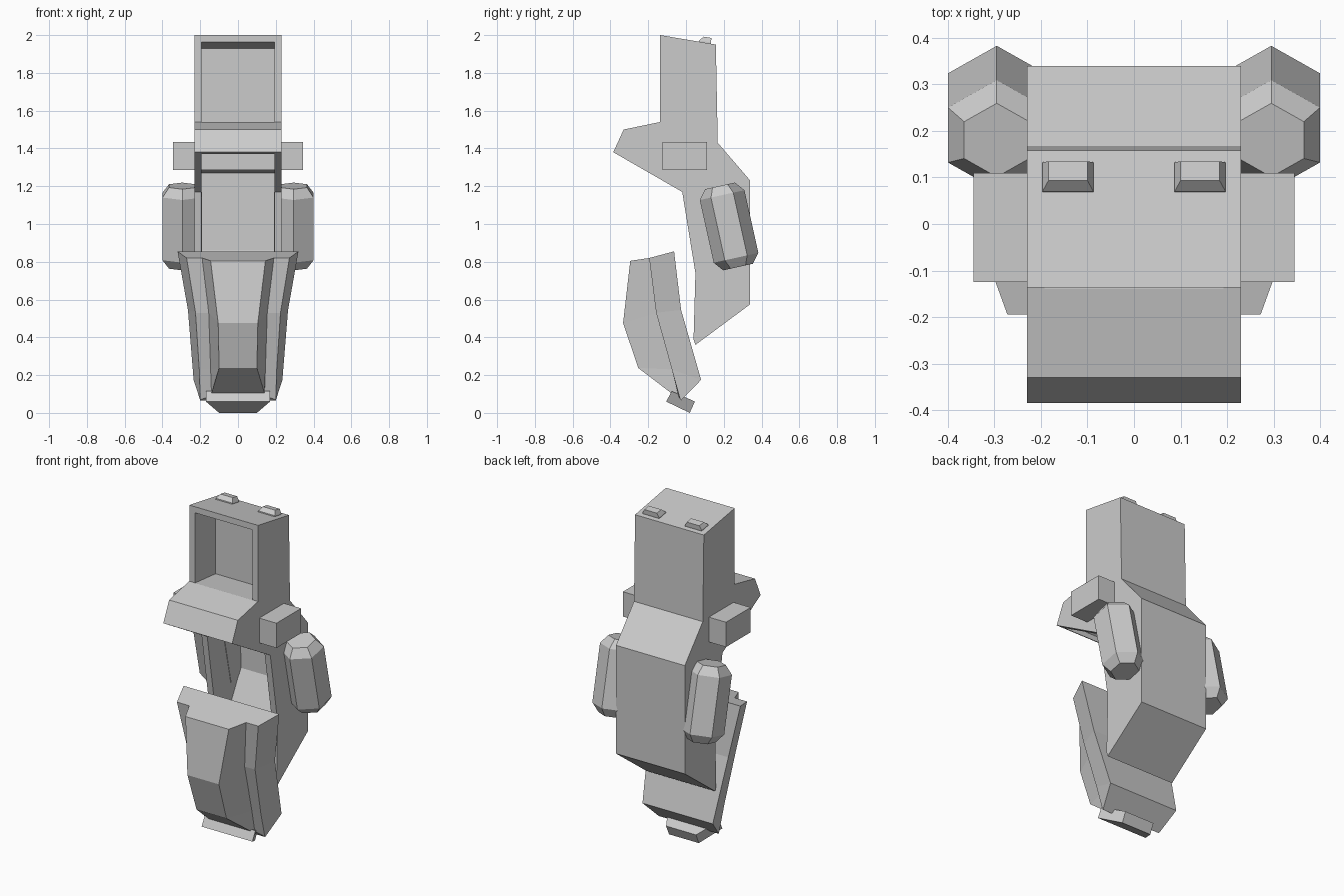
import bpy, bmesh, math
from mathutils import Matrix, Vector

cube = bpy.data.objects.get("Cube")
if cube:
    bpy.data.objects.remove(cube, do_unlink=True)

grey = bpy.data.materials.new("plain grey")
grey.use_nodes = True
grey.diffuse_color = (0.6, 0.6, 0.6, 1)
grey.node_tree.nodes["Principled BSDF"].inputs["Base Color"].default_value = (0.6, 0.6, 0.6, 1)


def finish(bm, name):
    bmesh.ops.recalc_face_normals(bm, faces=bm.faces)
    mesh = bpy.data.meshes.new(name)
    bm.to_mesh(mesh)
    bm.free()
    mesh.materials.append(grey)
    obj = bpy.data.objects.new(name, mesh)
    bpy.context.collection.objects.link(obj)
    return obj


def loft(rings, name, matrix=None):
    """Skin a list of equal closed rings and cap both ends."""
    bm = bmesh.new()
    rows = [[bm.verts.new(p) for p in ring] for ring in rings]
    n = len(rows[0])
    for a, b in zip(rows, rows[1:]):
        for i in range(n):
            j = (i + 1) % n
            bm.faces.new((a[i], a[j], b[j], b[i]))
    bm.faces.new(rows[0])
    bm.faces.new(rows[-1])
    if matrix:
        bmesh.ops.transform(bm, matrix=matrix, verts=bm.verts)
    return finish(bm, name)


def extrude(profile, half, name):
    """Extrude a side profile of (y, z) points across x."""
    return loft([[(x, y, z) for y, z in profile] for x in (-half, half)], name)


def carve(target, cutter):
    cutter.hide_render = True
    mod = target.modifiers.new("carve", "BOOLEAN")
    mod.operation = "DIFFERENCE"
    mod.solver = "EXACT"
    mod.object = cutter
    bpy.context.view_layer.objects.active = target
    bpy.ops.object.modifier_apply(modifier=mod.name)
    bpy.data.objects.remove(cutter, do_unlink=True)


# Main shell with its projecting ledge
body = extrude([(-.137, 2), (.158, 1.95), (.168, 1.43), (.34, 1.23), (.34, .575),
                (.05, .36), (.04, .39), (.05, .74), (-.02, 1.17), (-.385, 1.38),
                (-.33, 1.5), (-.137, 1.54)], .23, "body_shell")

# Upper front recess
carve(body, extrude([(-.2, 1.974), (.06, 1.93), (.06, 1.52), (-.137, 1.539), (-.2, 1.56)],
                    .192, "upper_recess_cutter"))

# Open cavity below the ledge
carve(body, extrude([(-.38, 1.3), (-.365, 1.4), (-.3, 1.44), (-.05, 1.44), (-.02, 1.285),
                     (.3, 1.27), (.3, .86), (.045, .385), (-.02, .385), (-.1, 1.1)],
                    .192, "lower_cavity_cutter"))

# Cross block showing on both sides
extrude([(-.125, 1.435), (.11, 1.435), (.11, 1.285), (-.125, 1.285)], .345, "side_block")

# Lower front jaw: broad rear flange, narrow faceted front
jaw_rows = [
    [(.32, -.063, .855), (.272, -.195, .82), (.19, -.195, .82), (.145, -.295, .805)],
    [(.265, -.026, .545), (.225, -.158, .53), (.155, -.158, .53), (.105, -.333, .476)],
    [(.235, .08, .175), (.205, -.075, .23), (.145, -.075, .23), (.1, -.253, .238)],
    [(.2, -.026, .066), (.2, -.03, .07), (.14, -.04, .09), (.14, -.08, .106)],
]
loft([row + [(-x, y, z) for x, y, z in reversed(row)] for row in jaw_rows], "front_jaw")

# Tapered foot plate
front, rear = [(-.075, .115), (-.105, .06)], [(.047, .06), (.02, 0)]
loft([[(s * w, y, z) for s, (y, z) in ((-1, e[0]), (1, e[0]), (1, e[1]), (-1, e[1]))]
      for w, e in ((.17, front), (.1, rear))], "foot_plate")


def hexagon(radius, z):
    return [(radius * math.sin(k * math.pi / 3), radius * math.cos(k * math.pi / 3), z)
            for k in range(6)]


for side, label in ((1, "left"), (-1, "right")):
    # Tilted hexagonal pod with chamfered ends
    place = Matrix.Translation((side * .295, .228, .987)) @ Matrix.Rotation(math.radians(12.5), 4, "X")
    loft([hexagon(r, z) for r, z in ((.081, -.22), (.121, -.17), (.121, .17), (.081, .22))],
         label + "_pod", place)

    # Small raised stud lying on the sloping roof
    tilt = Matrix.Translation((side * .142, .1, 1.96)) @ Matrix.Rotation(math.radians(-9.6), 4, "X")
    loft([[(-w, a, z), (w, a, z), (w, b, z), (-w, b, z)]
          for w, a, b, z in ((.055, -.032, .032, -.005), (.055, -.032, .032, .006),
                             (.042, -.012, .03, .03))],
         label + "_roof_stud", tilt)
